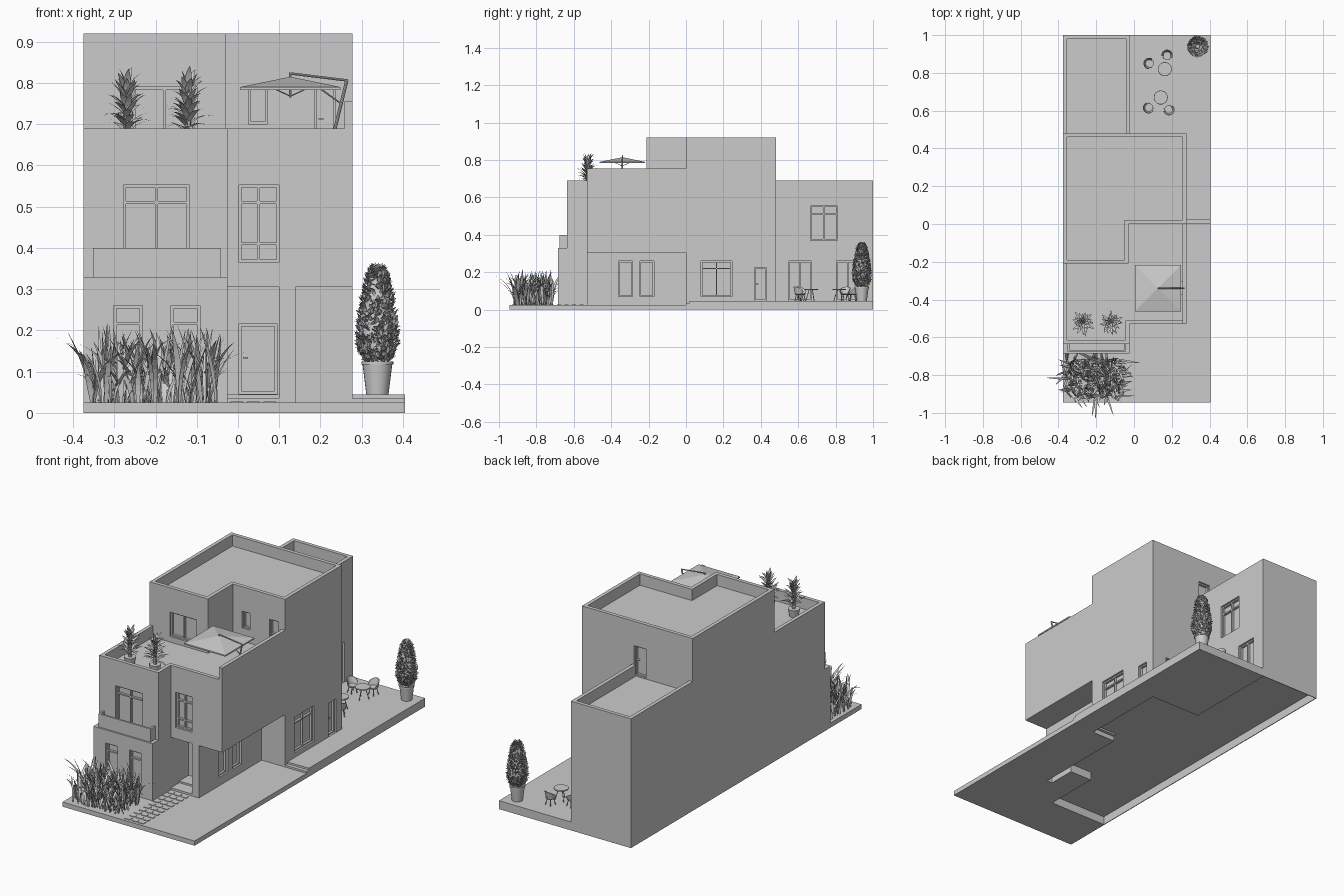
import bpy, bmesh, math, random
from mathutils import Vector, Matrix

if "Cube" in bpy.data.objects:
    bpy.data.objects.remove(bpy.data.objects["Cube"])
random.seed(4)

def finish(name, bm, smooth=False, normals=True):
    if normals:
        bmesh.ops.recalc_face_normals(bm, faces=bm.faces)
    me = bpy.data.meshes.new(name)
    bm.to_mesh(me)
    bm.free()
    ob = bpy.data.objects.new(name, me)
    bpy.context.collection.objects.link(ob)
    if smooth:
        bpy.context.view_layer.objects.active = ob
        ob.select_set(True)
        bpy.ops.object.shade_smooth_by_angle(angle=math.radians(40))
        ob.select_set(False)
    return ob

def box(bm, x0, x1, y0, y1, z0, z1):
    m = Matrix.Translation(((x0+x1)/2, (y0+y1)/2, (z0+z1)/2)) @ Matrix.Diagonal((x1-x0, y1-y0, z1-z0, 1))
    bmesh.ops.create_cube(bm, size=1, matrix=m)

def boxes(name, *dims):
    bm = bmesh.new()
    for d in dims:
        box(bm, *d)
    return finish(name, bm)

def prism(name, pts, z0, z1):
    bm = bmesh.new()
    lo, hi = ([bm.verts.new((x, y, z)) for x, y in pts] for z in (z0, z1))
    bm.faces.new(lo[::-1])
    bm.faces.new(hi)
    for i in range(len(pts)):
        j = (i+1) % len(pts)
        bm.faces.new((lo[i], lo[j], hi[j], hi[i]))
    return finish(name, bm)

def wall(name, pts, z0, z1, t, closed=True):
    """Wall of thickness t on the inner (left) side of a plan line."""
    P = [Vector(p) for p in pts]
    n = len(P)
    left = lambda a, b: Vector((a.y-b.y, b.x-a.x)).normalized()
    bm = bmesh.new()
    rings = []
    for i, p in enumerate(P):
        ends = []
        if closed or i > 0:
            ends.append(left(P[i-1], p))
        if closed or i < n-1:
            ends.append(left(p, P[(i+1) % n]))
        q = p + t*(sum(ends, Vector((0, 0))))
        rings.append([bm.verts.new((v.x, v.y, z)) for v, z in ((p, z0), (p, z1), (q, z1), (q, z0))])
    for i in range(n if closed else n-1):
        a, b = rings[i], rings[(i+1) % n]
        for k in range(4):
            bm.faces.new((a[k], b[k], b[k-3], a[k-3]))
    if not closed:
        bm.faces.new(rings[0])
        bm.faces.new(rings[-1])
    return finish(name, bm)

def rod(bm, a, b, r, r2=None, n=8):
    a, b = Vector(a), Vector(b)
    d = b-a
    m = Matrix.Translation((a+b)/2) @ d.to_track_quat('Z', 'Y').to_matrix().to_4x4()
    bmesh.ops.create_cone(bm, cap_ends=True, segments=n, radius1=r, radius2=r if r2 is None else r2, depth=d.length, matrix=m)

def lathe(bm, x, y, prof, n=24):
    rings = [[bm.verts.new((x+r*math.cos(2*math.pi*k/n), y+r*math.sin(2*math.pi*k/n), z)) for k in range(n)] for r, z in prof]
    for a, b in zip(rings, rings[1:]):
        for k in range(n):
            bm.faces.new((a[k], a[k-n+1], b[k-n+1], b[k]))
    bm.faces.new(rings[0])
    bm.faces.new(rings[-1])

def leaf(bm, base, az, length, lean, bend, w, segs=6):
    p = Vector(base)
    out, side = Vector((math.cos(az), math.sin(az), 0)), Vector((-math.sin(az), math.cos(az), 0))
    prev = None
    for i in range(segs+1):
        t = i/segs
        h = side*w/2*max(.04, math.sin(math.pi*(.12+.88*t))**.8 if t < 1 else .04)
        row = [bm.verts.new(p-h), bm.verts.new(p+h)]
        if prev:
            bm.faces.new((prev[0], prev[1], row[1], row[0]))
        prev = row
        th = lean+bend*t
        p = p+(out*math.sin(th)+Vector((0, 0, math.cos(th))))*length/segs

# House storeys
GROUND = [(-.375, -.685), (-.025, -.685), (-.025, -.38), (.10, -.38), (.10, -.53), (.14, -.53), (.14, 0),
          (.278, 0), (.278, .48), (-.02, .48), (-.02, 1), (-.375, 1)]
UPPER = [(-.375, -.635), (-.025, -.635), (-.025, -.53), (.278, -.53), (.278, .48), (-.02, .48), (-.02, 1), (-.375, 1)]
TOP = [(-.375, -.21), (-.03, -.21), (-.03, 0), (.278, 0), (.278, .48), (-.375, .48)]
ground = prism("ground_floor", GROUND, .045, .305)
upper = prism("upper_floor", UPPER, .305, .63)
top = prism("top_floor", TOP, .63, .86)
wall("foundation_skirt", GROUND, 0, .045, .004)
wall("top_parapet", TOP, .86, .92, .02)
wall("terrace_parapet", [(-.375, -.21)]+UPPER[:4]+[(.278, 0)], .63, .69, .02, False)
wall("rear_parapet", UPPER[5:]+[(-.375, .48)], .63, .69, .02, False)
boxes("terrace_side_wall", (.258, .278, -.53, 0, .69, .755))
boxes("balcony_ledge", (-.375, -.025, -.685, -.635, .305, .33))
wall("balcony_rail", [(-.352, -.636), (-.352, -.676), (-.043, -.676), (-.043, -.636)], .33, .40, .01, False)

# Site: lower slab, patio, steps, paved path
prism("base_slab", [(-.375, -.945), (.405, -.945), (.405, 1)]+GROUND[:-1][::-1], 0, .025)
prism("patio", [(.278, .02), (.405, .02), (.405, 1), (-.02, 1), (-.02, .48), (.278, .48)], .025, .045)
boxes("patio_step", (.14, .405, 0, .02, .025, .035))
boxes("porch_step", (-.025, .10, -.53, -.38, .025, .036), (-.025, .10, -.46, -.38, .036, .045))
boxes("path_pavers", *[(x, x+.03, y, y+.022, .025, .028) for x in (-.018, .022, .062)
                       for y in [-.93+.04*k for k in range(10)]])

# Windows and doors: recess cut into the wall, then a frame in it
D = .022
def opening(name, target, side, pos, a0, a1, z0, z1, splits=(), rails=(), handle=None):
    def place(u0, u1, d0, d1, w0, w1):
        if side == 'front':
            return (u0, u1, pos+d0, pos+d1, w0, w1)
        if side == 'back':
            return (u0, u1, pos-d1, pos-d0, w0, w1)
        return (pos-d1, pos-d0, u0, u1, w0, w1)
    cutter = boxes("cutter", place(a0, a1, -.01, D, z0, z1))
    mod = target.modifiers.new("cut", 'BOOLEAN')
    mod.operation, mod.solver, mod.object = 'DIFFERENCE', 'EXACT', cutter
    me = bpy.data.meshes.new_from_object(target.evaluated_get(bpy.context.evaluated_depsgraph_get()))
    target.modifiers.clear()
    target.data = me
    bpy.data.objects.remove(cutter)
    f, n = .007, .01
    bars = [(a0, a0+f, n, D, z0, z1), (a1-f, a1, n, D, z0, z1), (a0, a1, n, D, z0, z0+f), (a0, a1, n, D, z1-f, z1)]
    bars += [(s-f/2, s+f/2, n, D, z0, z1) for s in splits] + [(a0, a1, n, D, r-f/2, r+f/2) for r in rails]
    if handle:
        bars.append((handle, handle+.012, .004, D, (z0+z1)/2, (z0+z1)/2+.004))
    boxes(name, *[place(*b) for b in bars])

for x in (-.302, -.162):
    opening("front_ground_window", ground, 'front', -.685, x, x+.07, .07, .26, (), (.217,))
opening("entrance_door", ground, 'front', -.38, .002, .095, .046, .217, handle=.012)
opening("balcony_door", upper, 'front', -.635, -.278, -.118, .331, .553, (-.198,), (.51,))
opening("front_upper_window", upper, 'front', -.53, .002, .10, .365, .553, (.05,), (.41, .51))
opening("terrace_window", top, 'front', -.21, -.255, -.10, .66, .79, (-.178,))
opening("terrace_small_window", top, 'front', 0, .025, .072, .70, .79)
opening("terrace_door", top, 'front', 0, .185, .237, .632, .79, handle=.195)
for y in (-.36, -.247):
    opening("carport_window", ground, 'right', .14, y, y+.075, .07, .26)
opening("side_window", ground, 'right', .278, .08, .245, .07, .26, (.163,), (.22,))
opening("side_door", ground, 'right', .278, .365, .43, .046, .225, handle=.375)
opening("patio_door", ground, 'right', -.02, .55, .67, .046, .26, (.61,))
opening("patio_door", ground, 'right', -.02, .805, .925, .046, .26, (.865,))
opening("rear_wing_window", upper, 'right', -.02, .665, .81, .37, .555, (.737,), (.51,))
opening("rear_window", ground, 'back', .48, .01, .19, .055, .26, (.10,), (.22,))
opening("roof_door", top, 'back', .48, -.10, -.03, .632, .79, handle=-.05)

# Cantilever parasol on the terrace
bm = bmesh.new()
cx, cy, h = .127, -.34, .122
rim = [(cx-h, cy-h), (cx+h, cy-h), (cx+h, cy+h), (cx-h, cy+h)]
apex = [bm.verts.new((cx, cy, z)) for z in (.815, .809)]
ring = [[bm.verts.new((x, y, z)) for x, y in rim] for z in (.79, .783)]
for k in range(4):
    bm.faces.new((ring[0][k-1], ring[0][k], apex[0]))
    bm.faces.new((ring[1][k], ring[1][k-1], apex[1]))
    bm.faces.new((ring[0][k], ring[0][k-1], ring[1][k-1], ring[1][k]))
finish("parasol_canopy", bm)
bm = bmesh.new()
rod(bm, (cx, cy, .765), (cx, cy, .825), .003)
for x, y in rim:
    rod(bm, (cx, cy, .768), (cx+(x-cx)*.5, cy+(y-cy)*.5, .796), .0015, n=6)
rod(bm, (cx, cy, .823), (.266, cy, .806), .003)
rod(bm, (.264, cy, .807), (.222, cy, .635), .004)
rod(bm, (.18, cy, .80), (.25, cy, .75), .002)
box(bm, .18, .256, cy-.035, cy+.035, .63, .64)
finish("parasol_frame", bm)

# Cafe tables and tub chairs on the patio
Z = .045
def table(x, y):
    bm = bmesh.new()
    lathe(bm, x, y, [(.036, Z+.06), (.037, Z+.063), (.036, Z+.066)], 28)
    for k in range(3):
        a = k*2.094+.5
        rod(bm, (x+.03*math.cos(a), y+.03*math.sin(a), Z), (x+.012*math.cos(a), y+.012*math.sin(a), Z+.06), .002)
    finish("cafe_table", bm, True)

def chair(x, y, tx, ty):
    face = math.atan2(ty-y, tx-x)
    bm = bmesh.new()
    lathe(bm, x, y, [(.02, Z+.034), (.024, Z+.038), (.024, Z+.042)], 20)
    for k in range(4):
        a = face+math.pi/4+k*math.pi/2
        rod(bm, (x+.024*math.cos(a), y+.024*math.sin(a), Z), (x+.015*math.cos(a), y+.015*math.sin(a), Z+.036), .002)
    # back shell, tallest opposite the table
    prev = None
    for i in range(13):
        u = i/6-1
        a = face+math.pi+u*1.9
        zt = Z+.078-.024*u*u
        c, s = math.cos(a), math.sin(a)
        row = [bm.verts.new((x+r*c, y+r*s, z)) for r, z in ((.021, Z+.036), (.030, zt), (.027, zt), (.018, Z+.039))]
        if prev:
            for k in range(4):
                bm.faces.new((prev[k], row[k], row[k-3], prev[k-3]))
        prev = row
    finish("tub_chair", bm, True)

for t, seats in (((.163, .82), ((.08, .85), (.175, .893))), ((.142, .67), ((.077, .615), (.185, .605)))):
    table(*t)
    for s in seats:
        chair(*s, *t)

# Potted conical shrub
tx, ty = .338, .94
bm = bmesh.new()
lathe(bm, tx, ty, [(.027, Z), (.036, .117), (.039, .117), (.039, .125), (.034, .125), (.033, .118)])
finish("shrub_pot", bm, True)
PROFILE = [(.03, .128), (.047, .155), (.05, .19), (.046, .235), (.037, .285), (.027, .33), (.012, .355)]
bm = bmesh.new()
lathe(bm, tx, ty, [(r*.8, z) for r, z in PROFILE], 14)
finish("shrub_core", bm)
bm = bmesh.new()
for _ in range(1500):
    f = random.random()**1.2*5.99
    i = int(f)
    (r0, z0), (r1, z1) = PROFILE[i], PROFILE[i+1]
    r, z = r0+(r1-r0)*(f-i), z0+(z1-z0)*(f-i)
    a = random.uniform(0, 2*math.pi)
    r *= random.uniform(.8, 1)
    leaf(bm, (tx+r*math.cos(a), ty+r*math.sin(a), z-.004), a+random.uniform(-1.2, 1.2), .014,
         random.uniform(.1, 1.1), random.uniform(0, .8), .009, 3)
finish("shrub_leaves", bm, normals=False)

# Tall strappy plants on the terrace
for x, y in ((-.27, -.525), (-.122, -.525)):
    bm = bmesh.new()
    lathe(bm, x, y, [(.022, .63), (.03, .67), (.026, .67)], 16)
    rod(bm, (x, y, .66), (x, y, .79), .009, .005)
    finish("terrace_pot_and_stem", bm, True)
    bm = bmesh.new()
    for k in range(46):
        f = k/45
        leaf(bm, (x, y, .675+.105*f), k*2.4+random.uniform(-.3, .3), random.uniform(.055, .08)*(1.05-.2*f),
             .75-.6*f+random.uniform(-.1, .2), random.uniform(.5, 1.5)*(1.1-.5*f), .017)
    finish("terrace_plant_leaves", bm, normals=False)

# Front planting bed
bm = bmesh.new()
for k in range(300):
    x, y = random.uniform(-.355, -.05), random.uniform(-.92, -.715)
    leaf(bm, (x, y, .025), random.uniform(0, 2*math.pi), random.uniform(.08, .2), random.uniform(0, .25),
         random.uniform(.3, 1.7) if k % 3 else random.uniform(0, .5), random.uniform(.008, .018), 7)
leaf(bm, (-.2, -.9, .025), -1.6, .21, .25, 1.2, .014, 7)
leaf(bm, (-.33, -.82, .025), 3.1, .23, .05, 1.5, .014, 7)
finish("front_bed_leaves", bm, normals=False)
